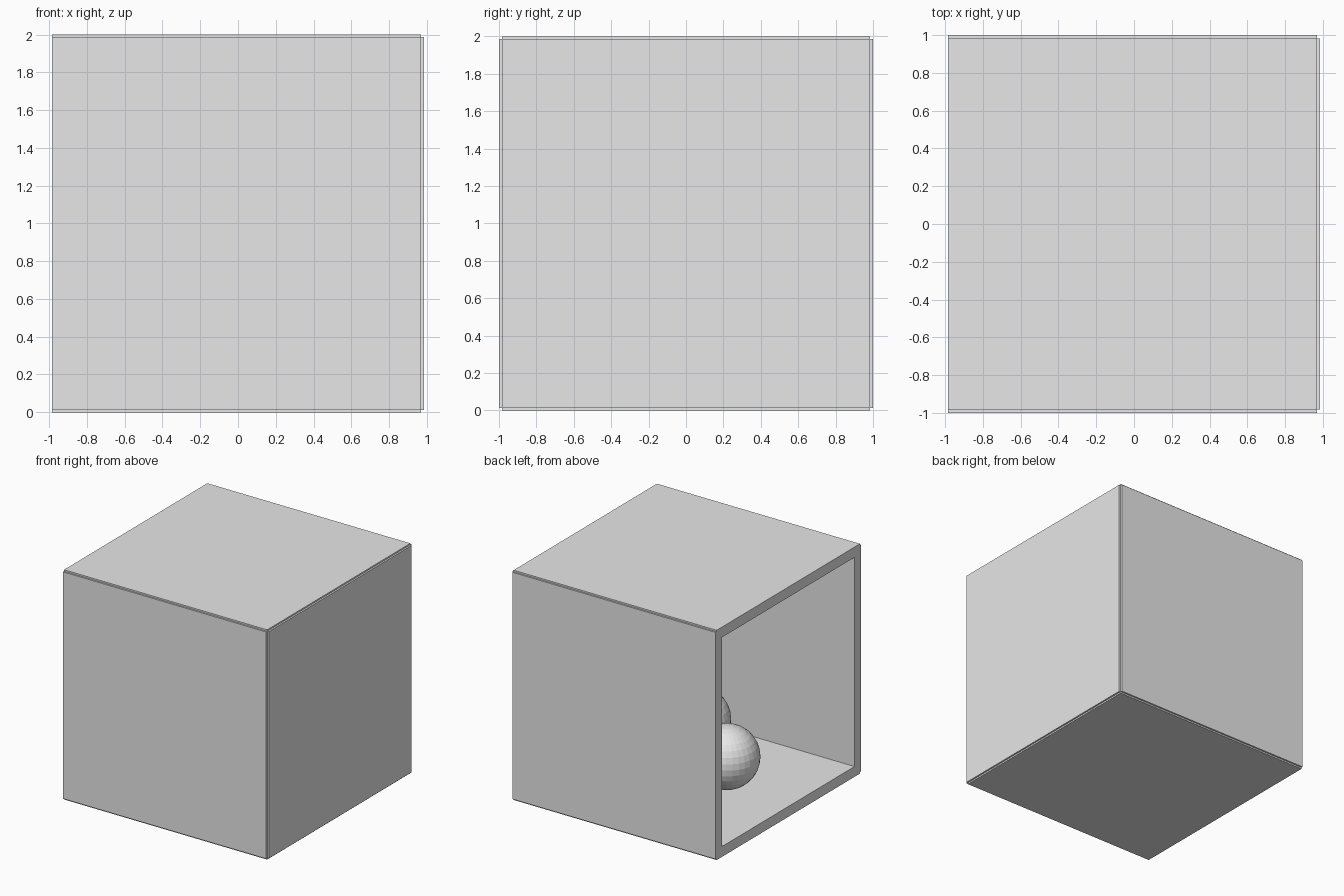
import bpy

default_cube = bpy.data.objects.get("Cube")
if default_cube:
    bpy.data.objects.remove(default_cube, do_unlink=True)

# One plain grey for everything
grey = bpy.data.materials.new("light_grey")
grey.use_nodes = True
grey.diffuse_color = (0.8, 0.8, 0.8, 1)
grey.node_tree.nodes["Principled BSDF"].inputs["Base Color"].default_value = (0.8, 0.8, 0.8, 1)

THICK = 0.09
RADIUS = 0.265


def slab(name, low, high):
    """Solid panel between two opposite corners."""
    centre = [(a + b) / 2 for a, b in zip(low, high)]
    bpy.ops.mesh.primitive_cube_add(size=1, location=centre)
    panel = bpy.context.object
    panel.name = name
    panel.scale = [b - a for a, b in zip(low, high)]
    bpy.ops.object.transform_apply(location=False, rotation=False, scale=True)
    panel.data.materials.append(grey)


# Floor and ceiling
for name, z in (("floor", 0), ("ceiling", 2 - THICK)):
    slab(name, (-0.985, -0.985, z), (0.97, 0.985, z + THICK))

# Front and back walls, slightly proud of the floor
for name, y in (("front_wall", -1), ("back_wall", 1 - THICK)):
    slab(name, (-0.985, y, 0.013), (0.97, y + THICK, 1.987))

# Closed end wall; the opposite end stays open
slab("end_wall", (0.985 - THICK, -0.982, 0.013), (0.985, 0.982, 1.987))

# Faceted balls resting on the floor
for name, x, y in (("near_ball", -0.38, -0.02),
                   ("far_front_ball", 0.21, -0.46),
                   ("far_back_ball", 0.21, 0.42)):
    bpy.ops.mesh.primitive_uv_sphere_add(segments=32, ring_count=16, radius=RADIUS,
                                         location=(x, y, THICK + RADIUS))
    ball = bpy.context.object
    ball.name = name
    ball.data.materials.append(grey)
